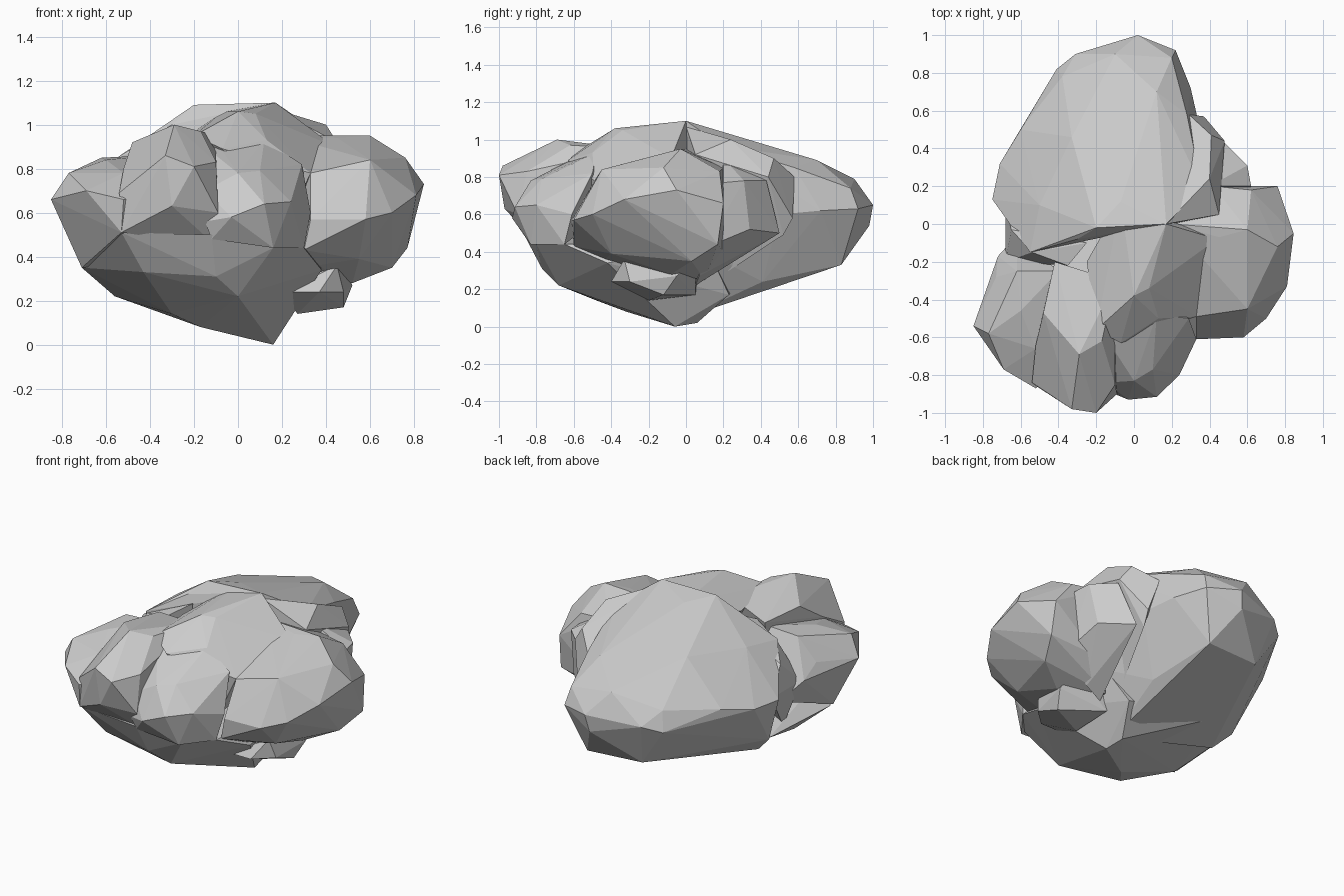
import bpy, bmesh


def lobe(name, points):
    """A faceted boulder lobe: the convex hull of a few corner points."""
    bm = bmesh.new()
    for p in points:
        bm.verts.new(p)
    res = bmesh.ops.convex_hull(bm, input=bm.verts[:])
    spare = {g for g in res["geom_interior"] + res["geom_unused"]
             if isinstance(g, bmesh.types.BMVert)}
    bmesh.ops.delete(bm, geom=list(spare), context='VERTS')
    bmesh.ops.recalc_face_normals(bm, faces=bm.faces[:])
    mesh = bpy.data.meshes.new(name)
    bm.to_mesh(mesh)
    bm.free()
    ob = bpy.data.objects.new(name, mesh)
    bpy.context.collection.objects.link(ob)
    return ob


# Large smooth lobe reaching to the back
rock = lobe("rock", [
    (.17, 0, 1.1), (-.2, -.02, 1.09), (-.07, .12, 1.06), (-.3, -.08, 1.0),
    (-.5, .1, .88), (-.33, .46, .91), (.12, .7, .89), (-.1, .9, .79),
    (.2, .88, .74), (.28, .58, .85), (-.38, .78, .7),
    (.02, 1, .65), (.22, .92, .63), (.0, .98, .54), (-.31, .9, .62),
    (-.41, .82, .58), (-.6, .5, .66), (-.71, .32, .62), (-.75, .13, .62),
    (-.55, -.15, .85), (-.66, .1, .33), (.3, .72, .62), (.35, .5, .6),
    (.36, .19, .97), (-.25, .8, .34), (.12, .83, .33), (-.55, .05, .22),
    (-.1, .44, .22), (.2, .41, .24), (.16, 0, .05), (.35, .1, .4)])

# Belly under the whole boulder, tapering to the ground point
belly = lobe("belly", [
    (.16, -.06, 0), (.14, .06, .02), (-.17, -.32, .08), (-.3, -.48, .14),
    (-.1, -.77, .31), (0, -.68, .22), (-.43, -.73, .33), (-.56, -.3, .22),
    (-.71, -.45, .35), (-.66, .1, .34), (-.53, -.84, .51), (-.12, -.87, .5),
    (.16, -.8, .44), (.3, -.65, .44), (.23, .23, .17), (.35, .1, .45),
    (-.4, .3, .26), (.19, -.42, .22), (.38, -.42, .34)])

# Bulging shoulder at the right
shoulder = lobe("right_shoulder", [
    (.6, -.03, .95), (.45, -.07, .94), (.2, .0, .95), (.6, -.45, .84),
    (.33, -.49, .78), (.33, -.61, .57), (.58, -.6, .57), (.7, -.5, .6),
    (.76, -.12, .85), (.845, -.05, .73), (.76, .2, .66), (.62, .18, .83),
    (.42, .2, .85), (.81, -.33, .68), (.77, .17, .44), (.7, .03, .35),
    (.55, -.4, .39), (.3, -.6, .43), (.36, -.43, .36), (.52, -.08, .28),
    (.45, .2, .4), (.2, -.3, .3), (.3, .1, .25)])

# Paired bumps of the front left lobe, with a dent between them
left_bump = lobe("front_left_bump", [
    (-.85, -.54, .66), (-.77, -.58, .78), (-.69, -.77, .7), (-.73, -.28, .7),
    (-.72, -.17, .62), (-.62, -.25, .85), (-.6, -.46, .84), (-.52, -.66, .78),
    (-.53, -.85, .51), (-.52, -.87, .66), (-.71, -.48, .35),
    (-.4, -.25, .86), (-.3, -.7, .7), (-.62, -.06, .5), (-.2, -.5, .4)])
front_bump = lobe("front_bump", [
    (-.48, -.47, .92), (-.29, -.69, 1), (-.17, -.62, .97), (-.33, -.98, .86),
    (-.2, -1, .81), (-.3, -.97, .63), (-.09, -.9, .6), (-.1, -.85, .83),
    (-.53, -.85, .51), (-.54, -.84, .69), (-.52, -.64, .8), (-.42, -.2, .9),
    (-.1, -.3, .95), (-.1, -.8, .45), (-.4, -.3, .5)])

# Small knob in the middle of the front
knob = lobe("front_knob", [
    (-.07, -.63, .88), (-.08, -.84, .72), (.1, -.77, .79), (0, -.83, .78),
    (.12, -.48, .93), (.29, -.5, .82), (-.07, -.9, .6), (.12, -.915, .64),
    (.24, -.8, .65), (.33, -.61, .6), (.3, -.65, .44), (.16, -.83, .44),
    (-.03, -.93, .58), (-.15, -.88, .56), (-.15, -.84, .7), (-.15, -.6, .9),
    (-.12, -.86, .48), (0, -.3, .7)])

# Raised ridge from the summit toward the front
ridge = lobe("summit_ridge", [
    (.17, 0, 1.1), (0, -.38, 1.06), (.08, -.34, 1.05), (-.05, -.25, 1.0),
    (-.07, .12, 1.06), (-.2, -.56, .95), (-.07, -.63, .89), (.13, -.5, .93),
    (.33, -.49, .78), (.44, -.08, .9), (-.25, -.2, .93), (0, 0, .5),
    (.2, -.5, .5)])

# Chipped ledges on the right rear flank
flank = lobe("right_rear_flank", [
    (.4, .24, 1), (.17, 0, 1.07), (.29, .58, .8), (.41, .47, .9),
    (.37, .57, .58), (.48, .44, .8), (.36, .52, .49), (.22, .08, .2),
    (.45, .05, .92), (.3, .0, .48)])
chip = lobe("right_rear_chip", [
    (.4, .2, .9), (.48, .43, .78), (.6, .31, .78), (.62, .2, .77),
    (.56, .34, .52), (.4, .5, .5), (.6, .1, .42), (.3, .05, .22),
    (.42, .07, .27)])

# Low foot under the right shoulder and a wedge in the left crease
foot = lobe("right_foot", [
    (.27, -.2, .14), (.48, -.12, .17), (.52, -.05, .27), (.48, -.3, .24),
    (.37, -.4, .24), (.2, -.4, .24), (.25, .05, .17), (.48, .05, .36),
    (.45, -.33, .36), (.2, .1, .42)])
wedge = lobe("left_wedge", [
    (-.65, -.03, .76), (-.66, -.05, .55), (-.54, -.15, .84),
    (-.62, -.1, .33), (-.68, .1, .6), (-.68, -.2, .6), (-.3, -.1, .6),
    (-.35, -.22, .9), (-.25, -.1, .96)])

# Fuse all the lobes into one faceted rock
parts = [belly, shoulder, left_bump, front_bump, knob, ridge, flank, chip,
         foot, wedge]
for part in parts:
    mod = rock.modifiers.new("fuse_" + part.name, 'BOOLEAN')
    mod.operation = 'UNION'
    mod.solver = 'EXACT'
    mod.object = part
bpy.context.view_layer.update()
graph = bpy.context.evaluated_depsgraph_get()
fused = bpy.data.meshes.new_from_object(rock.evaluated_get(graph))
rock.modifiers.clear()
rock.data = fused
for part in parts:
    bpy.data.objects.remove(part, do_unlink=True)
for poly in rock.data.polygons:
    poly.use_smooth = False
